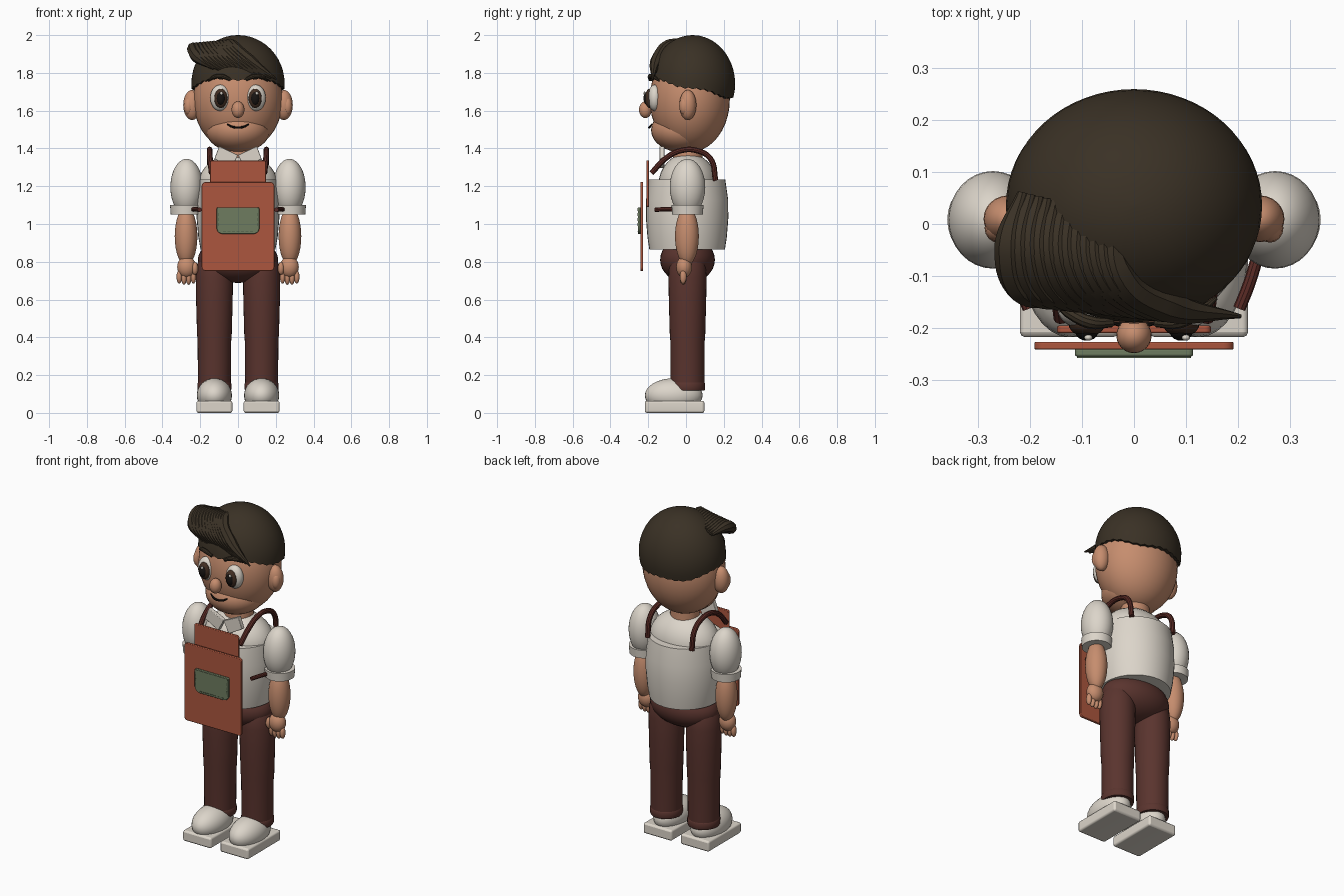
import bpy, bmesh, math
from mathutils import Vector

if "Cube" in bpy.data.objects:
    bpy.data.objects.remove(bpy.data.objects["Cube"])


def mat(name, r, g, b):
    lin = lambda c: ((c / 255 + 0.055) / 1.055) ** 2.4 if c > 10 else c / 3294
    m = bpy.data.materials.new(name)
    m.diffuse_color = (lin(r), lin(g), lin(b), 1)
    m.use_nodes = True
    m.node_tree.nodes["Principled BSDF"].inputs["Base Color"].default_value = m.diffuse_color
    return m


SKIN = mat("skin", 198, 141, 110)
HAIR = mat("dark_hair", 58, 49, 37)
SHIRT = mat("off_white", 220, 213, 202)
PANTS = mat("maroon_brown", 90, 52, 46)
STRAP = mat("strap_brown", 92, 44, 38)
APRON = mat("rust_orange", 172, 86, 62)
GREEN = mat("pocket_green", 110, 124, 96)
BLACK = mat("black", 24, 20, 18)
IRIS = mat("iris_brown", 66, 46, 34)
STITCH = mat("stitch_dark_green", 74, 88, 68)


def from_bm(name, bm, m):
    bmesh.ops.recalc_face_normals(bm, faces=bm.faces)
    me = bpy.data.meshes.new(name)
    bm.to_mesh(me)
    bm.free()
    me.materials.append(m)
    ob = bpy.data.objects.new(name, me)
    bpy.context.collection.objects.link(ob)
    return ob


def ball(name, c, r, m, seg=32):
    bm = bmesh.new()
    bmesh.ops.create_uvsphere(bm, u_segments=seg, v_segments=seg // 2, radius=1)
    for v in bm.verts:
        v.co = Vector([v.co[i] * r[i] + c[i] for i in range(3)])
    return from_bm(name, bm, m)


def loft(name, cx, cy, rings, m, seg=32):
    """Stack of ellipses given as (z, rx, ry), capped at both ends."""
    bm = bmesh.new()
    loops = []
    for z, rx, ry in rings:
        loops.append([bm.verts.new((cx + rx * math.cos(a), cy + ry * math.sin(a), z))
                      for a in (2 * math.pi * k / seg for k in range(seg))])
    for a, b in zip(loops, loops[1:]):
        for k in range(seg):
            j = (k + 1) % seg
            bm.faces.new((a[k], a[j], b[j], b[k]))
    bm.faces.new(loops[0])
    bm.faces.new(loops[-1])
    return from_bm(name, bm, m)


def slab(name, pts, y0, y1, m, bevel=0.003):
    """Outline in x,z extruded along y."""
    bm = bmesh.new()
    f = bm.faces.new([bm.verts.new((x, y0, z)) for x, z in pts])
    ext = bmesh.ops.extrude_face_region(bm, geom=[f])
    for v in ext["geom"]:
        if isinstance(v, bmesh.types.BMVert):
            v.co.y = y1
    ob = from_bm(name, bm, m)
    if bevel:
        b = ob.modifiers.new("soft_edge", "BEVEL")
        b.width, b.segments, b.limit_method = bevel, 2, "ANGLE"
    return ob


def round_rect(x, z0, z1, rb, rt):
    """Rounded rectangle outline with bottom and top corner radii."""
    pts = []
    for cx, cz, r, a0 in ((x - rb, z0 + rb, rb, -90), (x - rt, z1 - rt, rt, 0),
                          (-x + rt, z1 - rt, rt, 90), (-x + rb, z0 + rb, rb, 180)):
        for k in range(6):
            a = math.radians(a0 + 18 * k)
            pts.append((cx + r * math.cos(a), cz + r * math.sin(a)))
    return pts


def tube(name, pts, radius, m, taper=None, res=3):
    cu = bpy.data.curves.new(name, "CURVE")
    cu.dimensions = "3D"
    cu.bevel_depth, cu.bevel_resolution, cu.resolution_u = radius, res, 8
    cu.use_fill_caps = True
    sp = cu.splines.new("BEZIER")
    sp.bezier_points.add(len(pts) - 1)
    for i, (bp, p) in enumerate(zip(sp.bezier_points, pts)):
        bp.co = p
        bp.handle_left_type = bp.handle_right_type = "AUTO"
        bp.radius = taper[i] if taper else 1
    cu.materials.append(m)
    ob = bpy.data.objects.new(name, cu)
    bpy.context.collection.objects.link(ob)
    bpy.ops.object.select_all(action="DESELECT")
    ob.select_set(True)
    bpy.context.view_layer.objects.active = ob
    bpy.ops.object.convert(target="MESH")
    return bpy.context.object


# Head
ball("head", (0, 0.02, 1.66), (0.237, 0.212, 0.28), SKIN, 40)
ball("jaw", (0, -0.02, 1.497), (0.17, 0.165, 0.118), SKIN)
ball("nose", (0, -0.215, 1.605), (0.034, 0.034, 0.044), SKIN, 24)
loft("neck", 0, 0.01, [(1.28, 0.085, 0.08), (1.46, 0.08, 0.075)], SKIN)
tube("mouth", [(-0.056, -0.181, 1.528), (-0.028, -0.192, 1.514), (0, -0.195, 1.511),
               (0.028, -0.192, 1.514), (0.056, -0.181, 1.528)], 0.006, BLACK,
     (0.6, 1, 1, 1, 0.6), 2)

# Hair cap: dome with a tilted, jagged lower edge
bm = bmesh.new()
SEG, ROWS = 64, 14
rows = [[] for _ in range(ROWS + 1)]
for k in range(SEG):
    a = 2 * math.pi * k / SEG
    edge = -0.11 - 0.2 * math.sin(a) + (0.03 if k % 2 else 0) + 0.03 * math.sin(5 * a)
    for r in range(ROWS + 1):
        p = edge + (math.pi / 2 - 0.02 - edge) * max(r - 1, 0) / (ROWS - 1)
        s = 0.9 if r == 0 else 1
        rows[r].append(bm.verts.new((0.247 * s * math.cos(p) * math.cos(a),
                                     0.035 + 0.225 * s * math.cos(p) * math.sin(a),
                                     1.742 + 0.258 * math.sin(p))))
for a, b in zip(rows, rows[1:]):
    for k in range(SEG):
        j = (k + 1) % SEG
        bm.faces.new((a[k], a[j], b[j], b[k]))
bm.faces.new(rows[0])
bm.faces.new(rows[-1])
from_bm("hair_cap", bm, HAIR)

# Swept fringe made of overlapping tapered locks
LOCKS = 12
for i in range(LOCKS):
    t = i / (LOCKS - 1)
    mix = lambda a, b: Vector(a).lerp(Vector(b), t)
    pts = [mix((-0.215, 0.06, 1.915), (-0.04, 0.02, 1.965)),
           mix((-0.237, -0.04, 1.93), (-0.03, -0.09, 1.945)),
           mix((-0.215, -0.12, 1.885), (0.06, -0.155, 1.865)),
           mix((-0.13, -0.158, 1.82), (0.205, -0.178, 1.765))]
    tube("hair_lock", pts, 0.034, HAIR, (0.3, 0.95, 1, 0.12), 2)

# Paired face parts
for s in (-1, 1):
    ball("ear", (s * 0.243, 0.01, 1.63), (0.047, 0.045, 0.08), SKIN, 24)
    ball("inner_ear", (s * 0.262, -0.008, 1.625), (0.026, 0.028, 0.048), SKIN, 16)
    ex = s * 0.094
    ball("eye_white", (ex, -0.165, 1.668), (0.053, 0.038, 0.07), SHIRT, 24)
    ball("iris", (ex - s * 0.003, -0.193, 1.665), (0.035, 0.024, 0.051), IRIS, 24)
    ball("pupil", (ex - s * 0.003, -0.205, 1.665), (0.023, 0.02, 0.036), BLACK, 20)
    ball("eye_glint", (ex + 0.006, -0.219, 1.692), (0.008, 0.006, 0.009), SHIRT, 12)
    tube("eyebrow", [(s * 0.042, -0.19, 1.765), (s * 0.085, -0.189, 1.782),
                     (s * 0.125, -0.17, 1.778), (s * 0.158, -0.143, 1.757)],
         0.013, HAIR, (0.7, 1, 0.9, 0.3))

# Shirt
loft("shirt_body", 0, 0.006, [(0.865, 0.198, 0.2), (0.93, 0.21, 0.21), (1.03, 0.219, 0.218),
                              (1.13, 0.218, 0.217), (1.235, 0.205, 0.202)], SHIRT, 40)
ball("shirt_shoulders", (0, 0.01, 1.21), (0.21, 0.155, 0.165), SHIRT)
for s in (-1, 1):
    slab("collar", [(s * x, z) for x, z in ((0.0, 1.365), (0.1, 1.412), (0.125, 1.345), (0.035, 1.295))],
         -0.14, -0.115, SHIRT)

# Arms and hands
for s in (-1, 1):
    ax = s * 0.272
    ball("sleeve", (ax, 0.008, 1.195), (0.086, 0.094, 0.15), SHIRT)
    loft("sleeve_cuff", s * 0.275, 0.008, [(1.05, 0.081, 0.081), (1.1, 0.085, 0.085)], SHIRT)
    ball("forearm", (s * 0.275, 0.005, 0.935), (0.06, 0.063, 0.155), SKIN)
    ball("palm", (s * 0.272, -0.01, 0.772), (0.05, 0.042, 0.057), SKIN, 24)
    ball("thumb", (s * 0.228, -0.03, 0.765), (0.017, 0.02, 0.034), SKIN, 16)
    for k in range(4):
        ball("finger", (s * (0.236 + 0.025 * k), -0.015, 0.72 - 0.006 * (k in (1, 2))),
             (0.0145, 0.018, 0.036), SKIN, 16)

# Trousers and shoes
ball("hips", (0, 0.008, 0.81), (0.213, 0.145, 0.122), PANTS)
for s in (-1, 1):
    lx = s * 0.125
    loft("trouser_leg", lx, 0.008, [(0.12, 0.085, 0.088), (0.16, 0.087, 0.09), (0.38, 0.089, 0.091),
                                    (0.42, 0.092, 0.094), (0.6, 0.097, 0.099), (0.72, 0.098, 0.101),
                                    (0.79, 0.09, 0.095), (0.83, 0.07, 0.075)], PANTS)
    loft("trouser_hem", lx, 0.008, [(0.118, 0.087, 0.09), (0.125, 0.09, 0.093),
                                    (0.155, 0.09, 0.093), (0.16, 0.087, 0.09)], PANTS)
    ball("shoe_upper", (lx, -0.065, 0.093), (0.093, 0.153, 0.09), SHIRT)
    outline = [(lx + x, z) for x, z in round_rect(0.095, 0.0, 0.064, 0.012, 0.012)]
    slab("shoe_sole", outline, -0.218, 0.097, SHIRT, 0.01)

# Apron panels and pocket
slab("apron_bib", round_rect(0.148, 1.09, 1.336, 0.012, 0.012), -0.21, -0.196, APRON)
slab("apron_skirt", round_rect(0.192, 0.752, 1.222, 0.02, 0.02), -0.242, -0.227, APRON)
slab("pocket", round_rect(0.114, 0.947, 1.088, 0.035, 0.01), -0.255, -0.241, GREEN)
slab("pocket_band", round_rect(0.11, 1.069, 1.084, 0.004, 0.004), -0.258, -0.254, GREEN, 0)
# Dashed stitching near the pocket edge
for k in range(7):
    x = -0.072 + 0.024 * k
    slab("stitch", [(x + dx, 0.957 + dz) for dx, dz in ((-.008, 0), (.008, 0), (.008, .004), (-.008, .004))],
         -0.257, -0.254, STITCH, 0)
for s in (-1, 1):
    for k in range(3):
        z = 0.99 + 0.026 * k
        slab("stitch", [(s * 0.102, z), (s * 0.106, z), (s * 0.106, z + .016), (s * 0.102, z + .016)],
             -0.257, -0.254, STITCH, 0)

# Shoulder straps and waist ties
for s in (-1, 1):
    tube("shoulder_strap", [(s * 0.14, -0.182, 1.27), (s * 0.148, -0.11, 1.345), (s * 0.15, -0.03, 1.388),
                            (s * 0.15, 0.06, 1.388), (s * 0.15, 0.13, 1.345), (s * 0.148, 0.157, 1.23)],
         0.015, STRAP)
    tube("waist_tie", [(s * 0.203, -0.163, 1.075), (s * 0.222, -0.115, 1.078), (s * 0.236, -0.07, 1.077)],
         0.012, STRAP)

# Smooth shading with sharp edges kept
bpy.ops.object.select_all(action="SELECT")
bpy.context.view_layer.objects.active = bpy.context.scene.objects[0]
bpy.ops.object.shade_smooth_by_angle(angle=math.radians(35))
